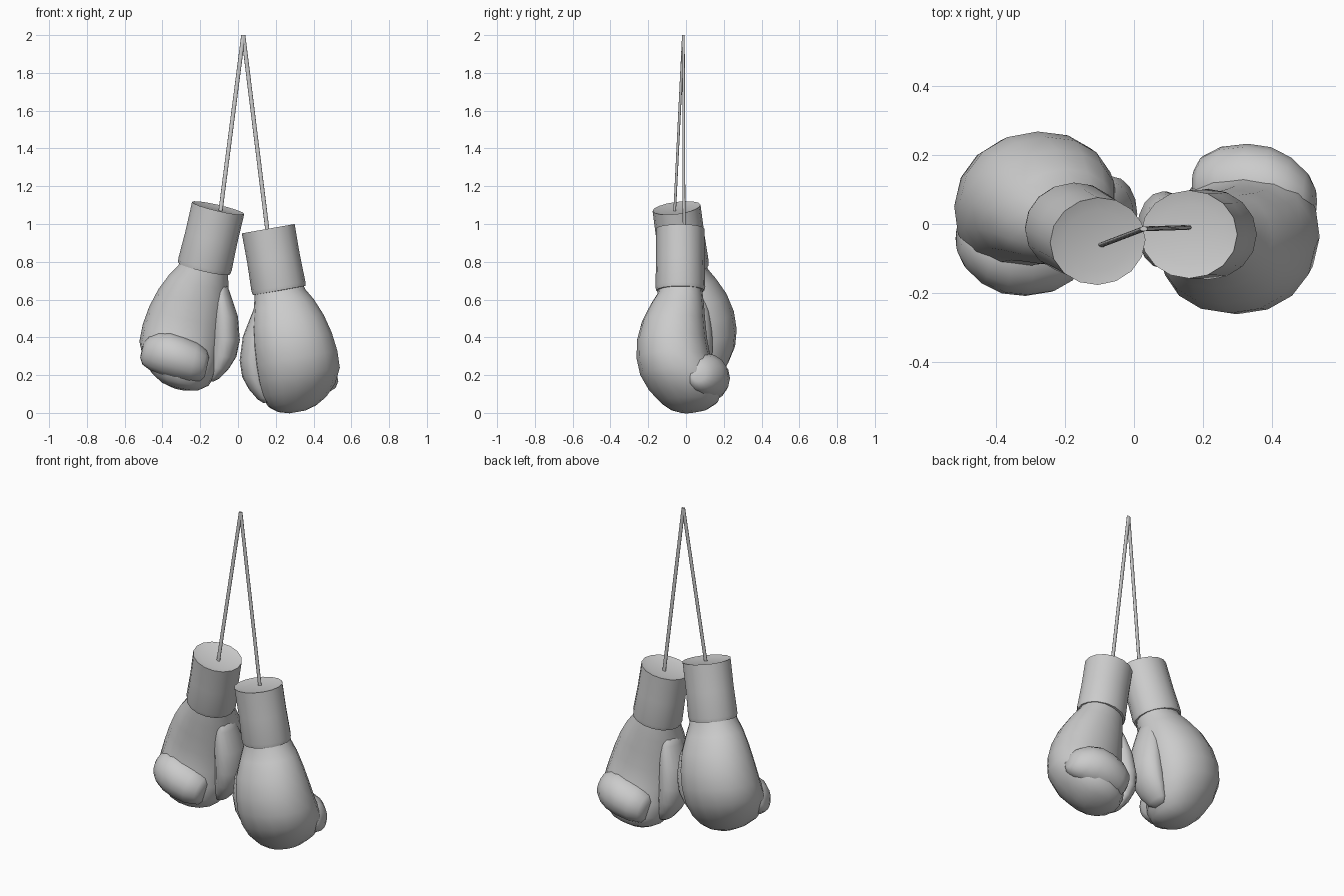
import bpy, bmesh
from math import cos, sin, pi, radians, copysign
from mathutils import Matrix, Vector

if "Cube" in bpy.data.objects:
    bpy.data.objects.remove(bpy.data.objects["Cube"])

SIDES = 16


def loft(name, rings, axis='w', power=1.0, shear=0.0):
    """Skin closed rings (pos, a0, a1, b0, b1); 'w' runs down, 'u' runs sideways."""
    bm = bmesh.new()
    loops = []
    for p, a0, a1, b0, b1 in rings:
        loop = []
        for i in range(SIDES):
            t = 2 * pi * i / SIDES
            ca, sb = (copysign(abs(f) ** power, f) for f in (cos(t), sin(t)))
            a = (a0 + a1) / 2 + (a1 - a0) / 2 * ca
            b = (b0 + b1) / 2 + (b1 - b0) / 2 * sb
            a += shear * b
            loop.append(bm.verts.new((a, b, -p) if axis == 'w' else (p, b, -a)))
        loops.append(loop)
    for l0, l1 in zip(loops, loops[1:]):
        for i in range(SIDES):
            j = (i + 1) % SIDES
            bm.faces.new((l0[i], l0[j], l1[j], l1[i]))
    bm.faces.new(loops[0])
    bm.faces.new(loops[-1])
    bmesh.ops.recalc_face_normals(bm, faces=bm.faces)
    me = bpy.data.meshes.new(name)
    bm.to_mesh(me)
    bm.free()
    return me


def place(name, mesh, matrix):
    ob = bpy.data.objects.new(name, mesh)
    bpy.context.collection.objects.link(ob)
    ob.matrix_world = matrix
    bpy.ops.object.select_all(action='DESELECT')
    ob.select_set(True)
    bpy.context.view_layer.objects.active = ob
    bpy.ops.object.shade_smooth_by_angle(angle=radians(60))


# Wrist cuff with a nearly flat top and a turned-in lower edge
cuff = loft("cuff", [(w, -a, a, -b, b) for w, a, b in (
    (0.010, 0.10, 0.09), (0.0, 0.142, 0.128), (0.16, 0.141, 0.128),
    (0.31, 0.145, 0.132), (0.332, 0.141, 0.128), (0.335, 0.115, 0.105))])

# Padded hand body, bulging low down to meet the fingers
body = loft("hand", [
    (0.30, -.125, .125, -.112, .112),
    (0.35, -.135, .138, -.122, .118),
    (0.41, -.150, .174, -.158, .125),
    (0.50, -.172, .212, -.203, .132),
    (0.60, -.185, .238, -.229, .142),
    (0.70, -.192, .250, -.232, .160),
    (0.79, -.195, .246, -.212, .195),
    (0.87, -.188, .205, -.165, .218),
    (0.93, -.165, .145, -.105, .200),
    (0.965, -.120, .085, -.055, .145),
    (0.982, -.060, .025, -.005, .075)], power=0.93, shear=0.05)

# Fingers curled over the palm
curl = loft("curled_fingers", [(u, w - rw, w + rw, v - rv, v + rv) for u, w, rw, v, rv in (
    (-.128, .825, .055, .14, .050), (-.108, .822, .085, .14, .085), (-.05, .815, .108, .142, .112),
    (.03, .808, .116, .142, .121), (.10, .804, .116, .136, .117), (.16, .808, .102, .122, .100),
    (.205, .816, .076, .105, .072), (.225, .820, .040, .095, .040))], axis='u')

# Thumb along the inner side
thumb = loft("thumb", [
    (0.37, -.125, -.07, -.06, .05),
    (0.43, -.165, -.065, -.08, .080),
    (0.54, -.232, -.085, -.100, .110),
    (0.66, -.270, -.115, -.100, .125),
    (0.75, -.272, -.130, -.090, .125),
    (0.82, -.248, -.138, -.070, .110),
    (0.88, -.212, -.145, -.045, .085),
    (0.905, -.185, -.150, -.015, .050)])

# The same glove hung twice, the second one turned half round and leaning
poses = {
    "right": Matrix.Translation((.16, -.03, .975)) @ Matrix.Rotation(radians(-10), 4, 'Y'),
    "left": (Matrix.Translation((-.105, -.05, 1.085)) @ Matrix.Rotation(radians(7.5), 4, 'X')
             @ Matrix.Rotation(radians(13), 4, 'Y') @ Matrix.Rotation(pi, 4, 'Z')),
}
for side, pose in poses.items():
    for part in (cuff, body, curl, thumb):
        place(f"{side}_{part.name}", part, pose)

# Hanging cords meeting at the top
top = Vector((.028, -.014, 1.999))
for side, end in (("right", Vector((.157, -.01, .955))), ("left", Vector((-.093, -.06, 1.065)))):
    d = end - top
    cord = loft(side + "_cord", [(w, -.011, .011, -.007, .007) for w in (0, d.length)])
    turn = Vector((0, 0, -1)).rotation_difference(d).to_matrix().to_4x4()
    place(side + "_cord", cord, Matrix.Translation(top) @ turn)
